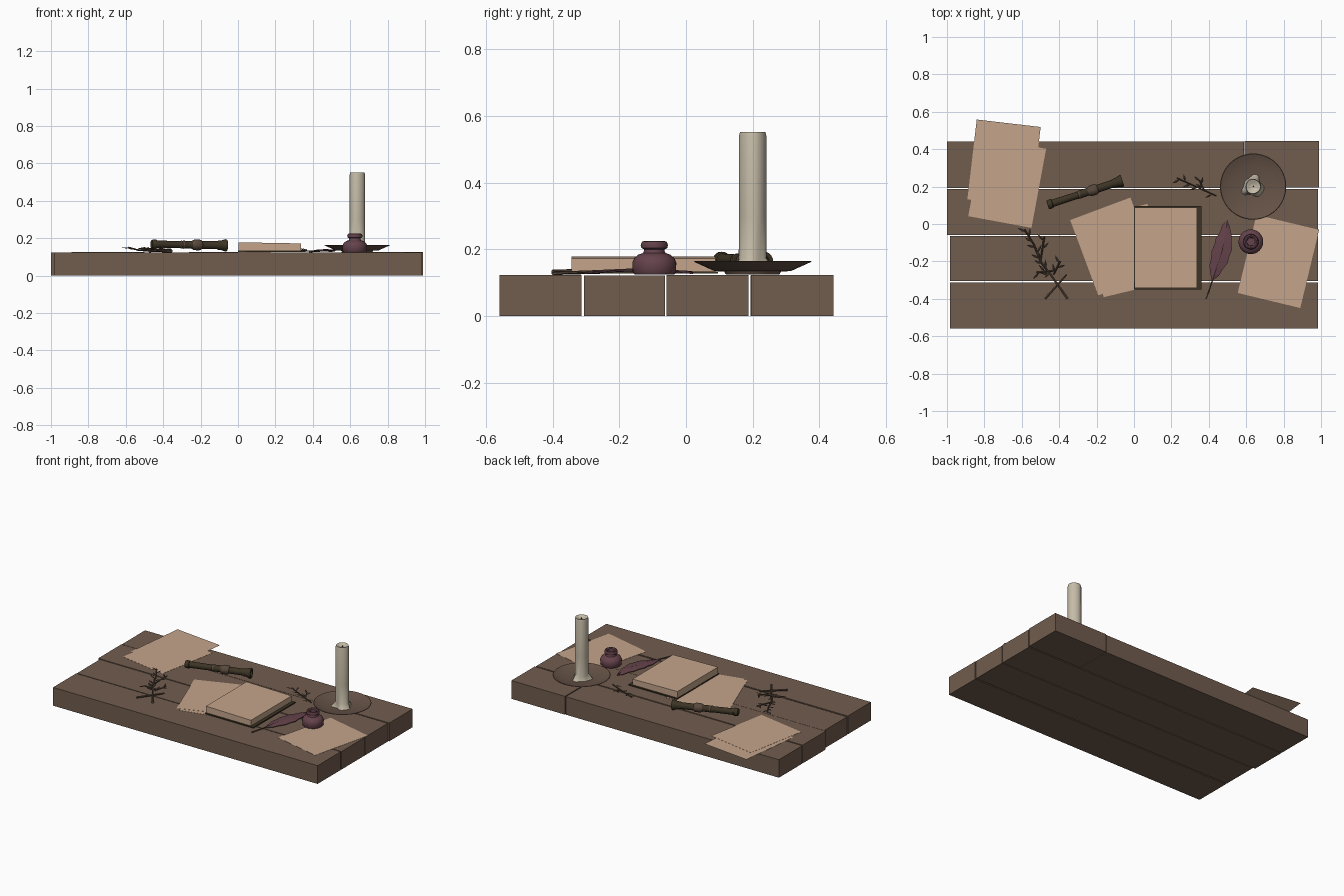
import bpy, bmesh, math, random
from mathutils import Matrix, Vector

old = bpy.data.objects.get("Cube")
if old:
    bpy.data.objects.remove(old, do_unlink=True)
random.seed(4)


def material(name, rgb):
    m = bpy.data.materials.new(name)
    m.use_nodes = True
    m.diffuse_color = (*rgb, 1)
    m.node_tree.nodes["Principled BSDF"].inputs["Base Color"].default_value = (*rgb, 1)
    return m


WOOD = material("brown wood", (0.165, 0.108, 0.076))
PAPER = material("tan paper", (0.56, 0.375, 0.26))
WAX = material("cream wax", (0.56, 0.5, 0.39))
PURPLE = material("plum glass", (0.13, 0.055, 0.07))
DARK = material("dark leather", (0.045, 0.034, 0.018))
TWIG = material("dry twig", (0.10, 0.066, 0.045))
PLATE = material("brown clay", (0.13, 0.085, 0.062))

TOP = 0.123


def finish(name, bm, mats, smooth=False):
    bmesh.ops.recalc_face_normals(bm, faces=bm.faces)
    mesh = bpy.data.meshes.new(name)
    bm.to_mesh(mesh)
    bm.free()
    for m in mats:
        mesh.materials.append(m)
    ob = bpy.data.objects.new(name, mesh)
    bpy.context.collection.objects.link(ob)
    if smooth:
        bpy.ops.object.select_all(action="DESELECT")
        ob.select_set(True)
        bpy.context.view_layer.objects.active = ob
        bpy.ops.object.shade_smooth_by_angle(angle=math.radians(35))
    return ob


def add_box(bm, lo, hi, rot=0):
    lo, hi = Vector(lo), Vector(hi)
    mat = (Matrix.Translation((lo + hi) / 2) @ Matrix.Rotation(math.radians(rot), 4, "Z")
           @ Matrix.Diagonal((*(hi - lo), 1)))
    return bmesh.ops.create_cube(bm, size=1, matrix=mat)["verts"]


def box(name, lo, hi, mat, rot=0):
    bm = bmesh.new()
    add_box(bm, lo, hi, rot)
    return finish(name, bm, [mat])


def lathe(name, profile, mats, place, sides=32, wobble=None, pick=None):
    """Spin a (radius, height) profile; ends with radius 0 close the shape."""
    bm = bmesh.new()
    rings = []
    for r, h in profile:
        if r == 0:
            rings.append([bm.verts.new((0, 0, h))])
            continue
        ring = []
        for i in range(sides):
            a = math.tau * i / sides
            k = r * (wobble(a, h) if wobble else 1)
            ring.append(bm.verts.new((k * math.cos(a), k * math.sin(a), h)))
        rings.append(ring)
    for n, (a, b) in enumerate(zip(rings, rings[1:])):
        for i in range(sides):
            j = (i + 1) % sides
            quad = [a[i % len(a)], a[j % len(a)], b[j % len(b)], b[i % len(b)]]
            f = bm.faces.new(list(dict.fromkeys(quad)))
            f.material_index = pick(n) if pick else 0
    bm.transform(place)
    return finish(name, bm, mats, True)


def rod(bm, a, b, r1, r2, sides=6):
    a, b = Vector(a), Vector(b)
    d = b - a
    mat = Matrix.Translation((a + b) / 2) @ d.to_track_quat("Z", "Y").to_matrix().to_4x4()
    bmesh.ops.create_cone(bm, cap_ends=True, segments=sides, radius1=r1, radius2=r2,
                          depth=d.length, matrix=mat)


# Table planks, the back row split in two
rows = [(-0.985, 0.985, -0.56, -0.314), (-0.985, 0.985, -0.306, -0.063),
        (-1.0, 0.985, -0.058, 0.187), (-1.0, 0.587, 0.193, 0.44), (0.592, 0.99, 0.195, 0.443)]
for i, (x0, x1, y0, y1) in enumerate(rows):
    box(f"plank_{i + 1}", (x0, y0, 0), (x1, y1, TOP - 0.002 * (i % 2)), WOOD)

# Loose sheets: centre x, centre y, turn in degrees
sheets = [(-0.695, 0.325, -6.7), (-0.678, 0.222, -10.5), (0.772, -0.2, -13.5),
          (-0.105, -0.12, 20.5), (-0.045, -0.142, 13.5)]
for i, (x, y, turn) in enumerate(sheets):
    z = TOP + 0.001 + 0.0015 * (i % 2)
    box(f"sheet_{i + 1}", (x - 0.172, y - 0.215, z), (x + 0.172, y + 0.215, z + 0.001), PAPER, turn)

# Book: back cover showing past the fore edge, spine and a sloping page block
box("book_cover", (0, -0.35, 0.127), (0.36, 0.096, 0.134), DARK)
bm = bmesh.new()
for v in add_box(bm, (0.002, -0.343, 0.134), (0.337, 0.088, 0.178)):
    if v.co.x > 0.2 and v.co.z > 0.15:
        v.co.z -= 0.006
finish("book_pages", bm, [PAPER])

# Plate and candle
at = Matrix.Translation((0.637, 0.2, 0))
lathe("plate", [(0, 0.124), (0.08, 0.124), (0.085, 0.133), (0.115, 0.135), (0.177, 0.163), (0.174, 0.165),
                (0.113, 0.14), (0, 0.14)], [PLATE], at, 48)


def melted(a, h):
    if h < 0.17:
        return 1 + 0.16 * math.cos(3 * a + 1.9) + 0.1 * math.cos(5 * a)
    return 1 + 0.03 * math.cos(3 * a)


lathe("candle", [(0, 0.14), (0.055, 0.14), (0.051, 0.148), (0.042, 0.172), (0.041, 0.3), (0.041, 0.54),
                 (0.038, 0.552), (0.03, 0.55), (0.02, 0.542), (0, 0.54)], [WAX], at, 24, melted)
bm = bmesh.new()
rod(bm, (0.637, 0.2, 0.538), (0.64, 0.2, 0.55), 0.003, 0.002)
finish("wick", bm, [DARK])

# Ink pot, open at the top
lathe("ink_pot", [(0, 0.125), (0.06, 0.125), (0.065, 0.132), (0.066, 0.16), (0.06, 0.174), (0.048, 0.184),
                  (0.034, 0.189), (0.031, 0.194), (0.031, 0.2), (0.039, 0.204), (0.041, 0.213), (0.037, 0.223),
                  (0.03, 0.225), (0.022, 0.22), (0.021, 0.195), (0, 0.195)],
      [PURPLE], Matrix.Translation((0.625, -0.095, 0)))

# Quill: curved vane with a raised spine, and a shaft
bm = bmesh.new()
widths = [0.0, 0.024, 0.037, 0.046, 0.05, 0.049, 0.043, 0.032, 0.022, 0.0]
spine, left, right = [], [], []
for i, w in enumerate(widths):
    t = i / (len(widths) - 1)
    c = Vector((0.415 + 0.085 * t + 0.012 * math.sin(math.pi * t), -0.305 + 0.327 * t,
                TOP + 0.007 + 0.008 * math.sin(math.pi * t)))
    side = Vector((0.96, -0.27, 0))
    jag = 0.003 * (-1) ** i if w else 0
    spine.append(bm.verts.new(c + Vector((0, 0, 0.004))))
    left.append(bm.verts.new(c - side * (w + jag)))
    right.append(bm.verts.new(c + side * (w - jag)))
for i in range(len(widths) - 1):
    for edge in (left, right):
        bm.faces.new((spine[i], spine[i + 1], edge[i + 1], edge[i]))
bmesh.ops.remove_doubles(bm, verts=bm.verts, dist=0.0001)
vane = finish("quill_vane", bm, [PURPLE])
solid = vane.modifiers.new("thickness", "SOLIDIFY")
solid.thickness = 0.004
bm = bmesh.new()
path = [(0.385, -0.4, 0.127), (0.4, -0.36, 0.13), (0.42, -0.3, 0.133), (0.472, -0.14, 0.141), (0.498, 0.01, 0.134)]
for i, (a, b) in enumerate(zip(path, path[1:])):
    rod(bm, a, b, 0.0055 - 0.001 * i, 0.0045 - 0.001 * i)
finish("quill_shaft", bm, [TWIG], True)

# Spyglass lying on the table, with lighter bands
a, b = Vector((-0.462, 0.102, 0.168)), Vector((-0.062, 0.232, 0.162))
length = (b - a).length
tube = [(0, 0), (0.023, 0), (0.026, 0.02), (0.026, 0.06), (0.021, 0.065), (0.02, 0.33), (0.02, 0.39),
        (0.023, 0.4), (0.021, 0.41), (0.023, 0.43), (0.022, 0.44), (0.022, 0.54), (0.028, 0.56), (0.03, 0.58),
        (0.03, 0.64), (0.027, 0.66), (0.022, 0.67), (0.022, 0.87), (0.026, 0.89), (0.026, 0.92),
        (0.028, 0.94), (0.034, 0.98), (0.033, 1), (0.02, 1), (0.017, 0.97), (0, 0.97)]
profile = [(r * 0.96, h * length) for r, h in tube]
lathe("spyglass", profile, [DARK, TWIG],
      Matrix.Translation(a) @ (b - a).to_track_quat("Z", "Y").to_matrix().to_4x4(),
      20, None, lambda n: int(11 <= n <= 15 or 6 <= n <= 8))


# Dried sprigs: stems with pointed leaves
def sprig(name, stems, leaf, thick, count):
    bm = bmesh.new()
    for path in stems:
        pts = [Vector(p) for p in path]
        for p, q in zip(pts, pts[1:]):
            rod(bm, p, q, thick, thick * 0.8, 5)
            for i in range(count):
                base = p.lerp(q, (i + 0.5) / count)
                turn = math.radians(random.uniform(25, 55)) * (-1) ** i
                d = Matrix.Rotation(turn, 3, "Z") @ (p - q).normalized()
                d.z = random.uniform(0.0, 0.25)
                s = Vector((-d.y, d.x, 0)) * leaf * 0.14
                up = Vector((0, 0, 0.003))
                ring = [bm.verts.new(v) for v in (base, base + d * leaf * 0.5 + s,
                                                  base + d * leaf, base + d * leaf * 0.5 - s)]
                for h in (up, -up):
                    peak = bm.verts.new(base + d * leaf * 0.5 + h)
                    for k in range(4):
                        bm.faces.new((ring[k], ring[(k + 1) % 4], peak))
    finish(name, bm, [TWIG])


sprig("left_sprig", [
    [(-0.585, -0.03, 0.15), (-0.535, -0.11, 0.137), (-0.5, -0.2, 0.133)],
    [(-0.5, -0.2, 0.133), (-0.44, -0.28, 0.132)],
    [(-0.48, -0.07, 0.148), (-0.5, -0.2, 0.133)],
    [(-0.395, -0.2, 0.15), (-0.43, -0.27, 0.14)],
    [(-0.52, -0.26, 0.145), (-0.43, -0.25, 0.14)]], 0.05, 0.005, 3)
bm = bmesh.new()
rod(bm, (-0.46, -0.25, 0.133), (-0.355, -0.4, 0.131), 0.006, 0.008)
rod(bm, (-0.36, -0.27, 0.14), (-0.475, -0.4, 0.131), 0.005, 0.007)
finish("left_sprig_stalks", bm, [TWIG], True)
sprig("right_sprig", [
    [(0.23, 0.245, 0.138), (0.32, 0.205, 0.133), (0.44, 0.15, 0.131)],
    [(0.35, 0.235, 0.142), (0.37, 0.185, 0.132)]], 0.045, 0.0035, 3)
